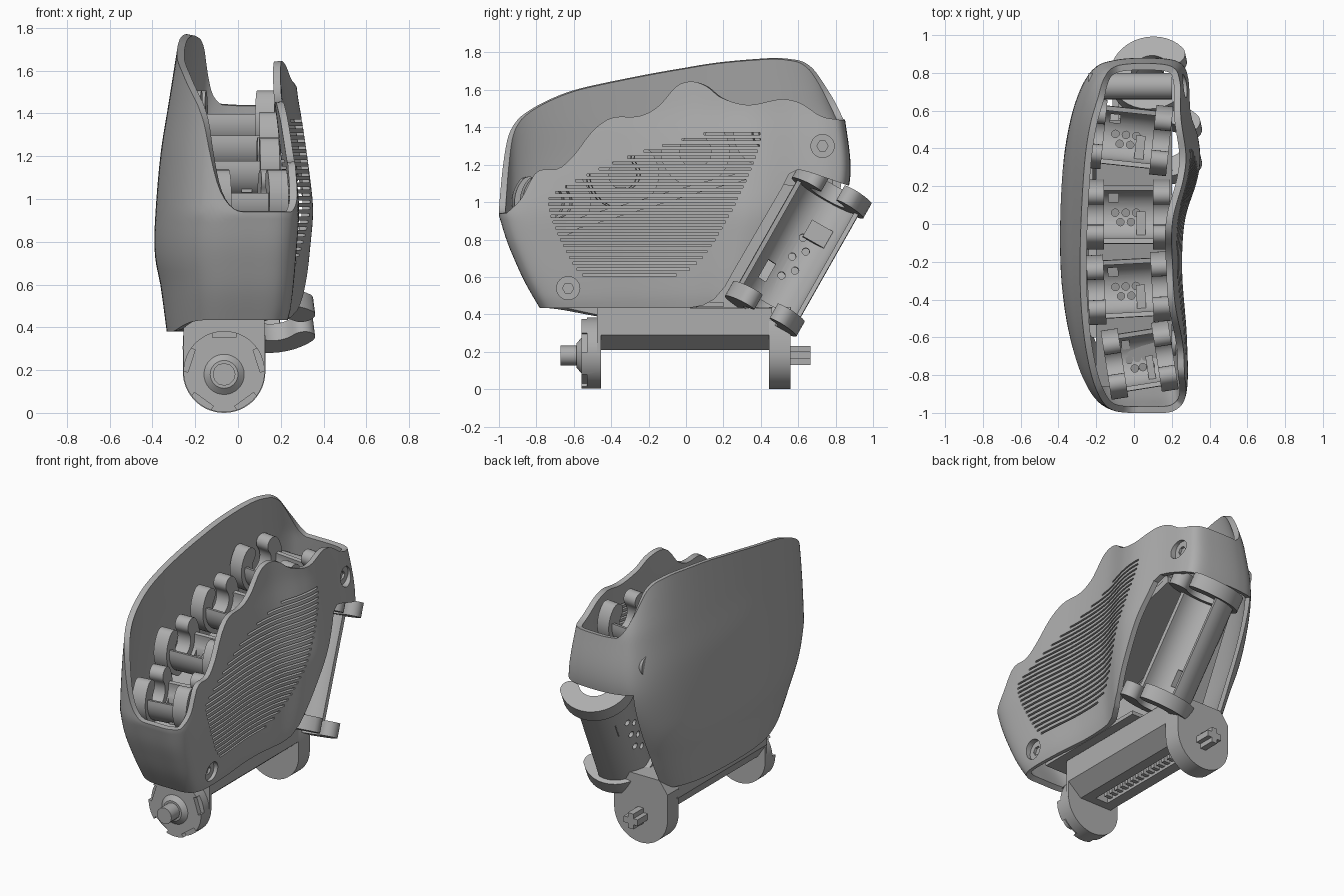
import bpy, bmesh, math
from mathutils import Matrix, Vector

if "Cube" in bpy.data.objects:
    bpy.data.objects.remove(bpy.data.objects["Cube"])

grey = bpy.data.materials.new("plain grey")
grey.use_nodes = True
grey.diffuse_color = (0.42, 0.42, 0.42, 1)
grey.node_tree.nodes["Principled BSDF"].inputs["Base Color"].default_value = (0.42, 0.42, 0.42, 1)


def finish(name, bm):
    me = bpy.data.meshes.new(name)
    bm.to_mesh(me)
    bm.free()
    me.materials.append(grey)
    ob = bpy.data.objects.new(name, me)
    bpy.context.collection.objects.link(ob)
    return ob


def add_prism(bm, pts, lo, hi, axis="X"):
    """Extrude a 2D outline along an axis; the outline uses the other two axes."""
    place = {"X": lambda p, d: (d, p[0], p[1]), "Y": lambda p, d: (p[0], d, p[1]),
             "Z": lambda p, d: (p[0], p[1], d)}[axis]
    a = [bm.verts.new(place(p, lo)) for p in pts]
    b = [bm.verts.new(place(p, hi)) for p in pts]
    n = len(pts)
    faces = [bm.faces.new(a), bm.faces.new(b)]
    faces += [bm.faces.new((a[i], a[(i + 1) % n], b[(i + 1) % n], b[i])) for i in range(n)]
    bmesh.ops.recalc_face_normals(bm, faces=faces)


def prism(name, pts, lo, hi, axis="X"):
    bm = bmesh.new()
    add_prism(bm, pts, lo, hi, axis)
    return finish(name, bm)


def rect(cx, cy, w, h):
    return [(cx - w / 2, cy - h / 2), (cx + w / 2, cy - h / 2), (cx + w / 2, cy + h / 2), (cx - w / 2, cy + h / 2)]


def arc(r, a0, a1, n=24, cx=0, cy=0):
    return [(cx + r * math.cos(math.radians(a0 + (a1 - a0) * i / n)),
             cy + r * math.sin(math.radians(a0 + (a1 - a0) * i / n))) for i in range(n + 1)]


def circle(r, cx=0, cy=0, n=24):
    return arc(r, 0, 360, n, cx, cy)[:-1]


def modify(ob, kind, **settings):
    mod = ob.modifiers.new(kind.title(), kind)
    for key, value in settings.items():
        setattr(mod, key, value)
    bpy.context.view_layer.objects.active = ob
    bpy.ops.object.modifier_apply(modifier=mod.name)


def cut(ob, cutter):
    modify(ob, "BOOLEAN", operation="DIFFERENCE", solver="EXACT", object=cutter)
    bpy.data.objects.remove(cutter)


def table(pairs, v):
    """Smooth cubic lookup between (position, value) pairs."""
    if v <= pairs[0][0]:
        return pairs[0][1]
    last = len(pairs) - 1

    def slope(i):
        (a, p), (b, q) = pairs[max(i - 1, 0)], pairs[min(i + 1, last)]
        return (q - p) / (b - a)
    for i in range(last):
        (a, p), (b, q) = pairs[i], pairs[i + 1]
        if v <= b:
            h, t = b - a, (v - a) / (b - a)
            return (p * (1 + 2 * t) * (1 - t) ** 2 + slope(i) * h * t * (1 - t) ** 2
                    + q * t * t * (3 - 2 * t) + slope(i + 1) * h * t * t * (t - 1))
    return pairs[-1][1]


def ease(v, lo, hi):
    t = min(max((v - lo) / (hi - lo), 0), 1)
    return t * t * (3 - 2 * t)


def spline(pts, steps):
    out, n = [], len(pts)
    for i in range(n):
        p0, p1, p2, p3 = (Vector(pts[(i + k) % n]) for k in (-1, 0, 1, 2))
        for s in range(steps):
            t = s / steps
            out.append(0.5 * (2 * p1 + (p2 - p0) * t + (2 * p0 - 5 * p1 + 4 * p2 - p3) * t * t
                              + (3 * p1 - p0 - 3 * p2 + p3) * t ** 3))
    return out


# Shell: plan loop, rim heights and how the plan narrows with height
PLAN = [(.08, -1), (.22, -.985), (.28, -.88), (.28, -.6), (.255, -.25), (.27, .02), (.335, .25), (.35, .4),
        (.32, .6), (.3, .78), (.25, .86), (.1, .88), (-.1, .87), (-.23, .82), (-.32, .66), (-.37, .4),
        (-.39, 0), (-.38, -.35), (-.33, -.65), (-.24, -.88), (-.12, -.985)]
TALL_RIM = [(-1, 1.1), (-.98, 1.25), (-.95, 1.36), (-.88, 1.46), (-.68, 1.57), (-.47, 1.63), (.07, 1.73),
            (.44, 1.765), (.66, 1.765), (.78, 1.72), (.84, 1.58), (.87, 1.45)]
WAVY_RIM = [(-.96, .94), (-.88, 1.02), (-.8, 1.16), (-.68, 1.18), (-.6, 1.25), (-.5, 1.38), (-.4, 1.45),
            (-.25, 1.46), (-.15, 1.51), (-.05, 1.62), (.03, 1.645), (.12, 1.62), (.2, 1.56), (.35, 1.52),
            (.55, 1.55), (.65, 1.53), (.75, 1.46), (.85, 1.44)]
LEFT = [(.37, .85), (.6, .93), (.72, .99), (.85, 1), (1.2, .93), (1.45, .83), (1.77, .7)]
RIGHT = [(.4, .78), (.5, .87), (.8, .97), (.95, 1), (1.1, .96), (1.35, .86), (1.5, .79), (1.64, .76)]
FRONT = [(.37, .74), (.44, .785), (.57, .86), (.7, .92), (.8, .96), (.93, 1)]
BACK = [(.37, .57), (.6, .68), (1.08, .87), (1.44, .85), (1.6, .8), (1.77, .74)]


def shell_point(px, py, z):
    x = px * table(RIGHT if px > 0 else LEFT, z)
    y = py * (table(FRONT, z) if py < 0 else table(BACK, z) / .88)
    return x, y, z


loop = spline(PLAN, 10)
rows = 30
bm = bmesh.new()
grid = []
for p in loop:
    w = ease(p.x, -.2, .02)
    top = table(TALL_RIM, p.y) * (1 - w) + table(WAVY_RIM, p.y) * w
    bottom = .435 - .055 * (1 - w) * ease(p.y, -1, -.5)
    grid.append([bm.verts.new(shell_point(p.x, p.y, bottom + (top - bottom) * j / rows)) for j in range(rows + 1)])
for i, col in enumerate(grid):
    nxt = grid[(i + 1) % len(grid)]
    for j in range(rows):
        bm.faces.new((col[j], nxt[j], nxt[j + 1], col[j + 1]))
shell = finish("shell", bm)
modify(shell, "SOLIDIFY", thickness=.035, offset=-1)

# Niche for the outer cradle
cut(shell, prism("niche_cutter", [(0, .2), (.02, .435), (.09, .447), (.15, .48), (.21, .55), (.26, .64), (.51, 1.07),
                                 (.55, 1.15), (.6, 1.175), (.66, 1.16), (.95, 1.06), (.95, .2)], -.2, .6))

# Grille slots clipped to a rounded outline
OUTLINE = spline([(-.77, .98), (-.7, 1.07), (-.4, 1.22), (0, 1.35), (.34, 1.42), (.43, 1.37), (.4, 1.22),
                  (.25, .9), (.1, .68), (-.05, .6), (-.3, .57), (-.55, .59), (-.66, .71)], 6)
bm = bmesh.new()
for k in range(25):
    z = .61 + k * .0315
    ys = sorted(a.x + (b.x - a.x) * (z - a.y) / (b.y - a.y)
                for a, b in zip(OUTLINE, OUTLINE[1:] + OUTLINE[:1]) if (a.y - z) * (b.y - z) < 0)
    if len(ys) > 1 and ys[-1] - ys[0] > .12:
        lo, hi = ys[0] + .035, ys[-1] - .035
        add_prism(bm, rect((lo + hi) / 2, z, hi - lo, .012), .1, .5)
cut(shell, finish("slot_cutter", bm))


def outer_x(y, z):
    """Outside surface of the wavy wall."""
    py = y / table(FRONT, z) if y < 0 else y * .88 / table(BACK, z)
    side = sorted((p.y, p.x) for p in loop if p.x > .24)
    x = min(side, key=lambda s: abs(s[0] - py))[1]
    return x * table(RIGHT, z)


# Recessed screws
for n, (y, z) in enumerate([(.73, 1.3), (-.63, .54)]):
    x = outer_x(y, z)
    cut(shell, prism("screw_cutter", circle(.062, y, z), x - .12, x + .1))
    screw = prism(f"screw_{n + 1}", circle(.066, y, z), x - .06, x - .03)
    cut(screw, prism("hex_cutter", circle(.03, y, z, 6), x - .045, x + .1))


# Cradle: open half tube along local x with a C clip at each end
def cradle(name, length, radius, matrix, open_angle):
    h = length / 2
    parts = []
    wall = radius - .025
    tube = prism(name + "_trough", arc(radius, 170, 370) + arc(wall, 370, 170), -h + .04, h - .04)
    bm = bmesh.new()
    for k in range(6):
        add_prism(bm, circle(.02, (k / 5 - .5) * length * .4, -.04 if k % 2 else .01, 12), -.3, 0, "Z")
    add_prism(bm, rect(-h * .45, .09, length * .15, .045), -.3, 0, "Z")
    cut(tube, finish("hole_cutter", bm))
    parts.append(tube)
    parts.append(prism(name + "_block", rect(h * .38, -.05, length * .14, .13), -wall + .01, -wall + .06, "Z"))
    outer, inner = radius + .03, radius * .55
    mid, tip = (outer + inner) / 2, (outer - inner) / 2
    a0, a1 = 90 + open_angle, 450 - open_angle
    ends = [(mid * math.cos(math.radians(a)), mid * math.sin(math.radians(a))) for a in (a0, a1)]
    pts = (arc(outer, a0, a1, 30) + arc(tip, a1, a1 + 180, 10, *ends[1])[1:-1]
           + arc(inner, a1, a0, 30) + arc(tip, a0 + 180, a0 + 360, 10, *ends[0])[1:-1])
    for s, side in ((-1, "lower"), (1, "upper")):
        parts.append(prism(f"{name}_{side}_clip", pts, s * h - .045, s * h + .045))
    for ob in parts:
        ob.data.transform(matrix)


for n, (x, y, z, length, turn) in enumerate([(.03, -.72, 1.0, .27, 9), (-.03, -.34, 1.15, .34, 3),
                                             (-.03, .05, 1.27, .35, 0), (-.03, .46, 1.37, .35, -6)]):
    spin = Matrix.Rotation(math.radians(turn), 4, "Z")
    cradle(f"inner_cradle_{n + 1}", length, .155, Matrix.Translation((x, y, z)) @ spin, 50)

along = Vector((-.11, .49, .865)).normalized()
across = Vector((1, 0, 0)).cross(along).normalized()
frame = Matrix((along, across, along.cross(across))).transposed().to_4x4()
cradle("outer_cradle", .73, .19, Matrix.Translation((.135, .6, .745)) @ frame, 40)

# Inner chassis below the cradles
prism("chassis", [(-.86, .78), (-.5, .88), (.1, 1.06), (.55, 1.18), (.55, 1.22), (.1, 1.11), (-.5, .94), (-.86, .82)],
      -.2, .2)
prism("floor", rect(-.03, -.2, .42, .8), .44, .465, "Z")
prism("rear_bar", circle(.07, .73, 1.27), -.24, .2)
prism("cradle_web", [(.05, .43), (.3, .43), (.62, 1.08), (.5, 1.1)], -.22, -.08)

# Base rail with a toothed groove underneath
rail = prism("base_rail", [(-.24, .44), (-.26, .3), (-.2, .21), (.03, .21), (.125, .29), (.125, .435)], -.46, .46, "Y")
bm = bmesh.new()
add_prism(bm, rect(-.085, 0, .09, .8), .1, .27, "Z")
cut(rail, finish("groove_cutter", bm))
bm = bmesh.new()
for k in range(16):
    add_prism(bm, rect(-.105, -.36 + k * .048, .045, .024), .225, .275, "Z")
finish("rail_teeth", bm)

# Round end ears with pivots
CX, CZ = -.065, .193
front_ear = prism("front_ear", circle(.19, CX, CZ, 48), -.56, -.455, "Y")
bm = bmesh.new()
for k in range(5):
    a = math.radians(90 + 72 * k)
    c = Vector((CX + .185 * math.cos(a), CZ + .185 * math.sin(a)))
    u, v = Vector((math.cos(a), math.sin(a))) * .025, Vector((-math.sin(a), math.cos(a))) * .055
    add_prism(bm, [c - u - v, c + u - v, c + u + v, c - u + v], -.6, -.53, "Y")
cut(front_ear, finish("notch_cutter", bm))
prism("front_ear_stem", rect(CX, .31, .38, .25), -.475, -.455, "Y")
prism("rear_ear", arc(.193, 180, 360, 30, CX, CZ) + [(.128, .36), (.08, .44), (-.2, .44), (-.258, .36)], .445, .56, "Y")
bm = bmesh.new()
bmesh.ops.create_cone(bm, cap_ends=True, segments=32, radius1=.1, radius2=.065, depth=.03,
                      matrix=Matrix.Translation((CX, -.57, .18)) @ Matrix.Rotation(math.pi / 2, 4, "X"))
finish("front_collar", bm)
prism("front_pivot", circle(.053, CX, .18, 12), -.67, -.55, "Y")
prism("rear_pivot_bar", rect(CX, .18, .1, .04), .55, .665, "Y")
prism("rear_pivot_cross", rect(CX, .18, .04, .1), .55, .665, "Y")

# Smooth shading with sharp edges kept
bpy.ops.object.select_all(action="DESELECT")
for ob in bpy.context.scene.objects:
    if ob.type == "MESH" and grey.name in ob.data.materials:
        ob.select_set(True)
        bpy.context.view_layer.objects.active = ob
bpy.ops.object.shade_smooth_by_angle(angle=math.radians(35))
